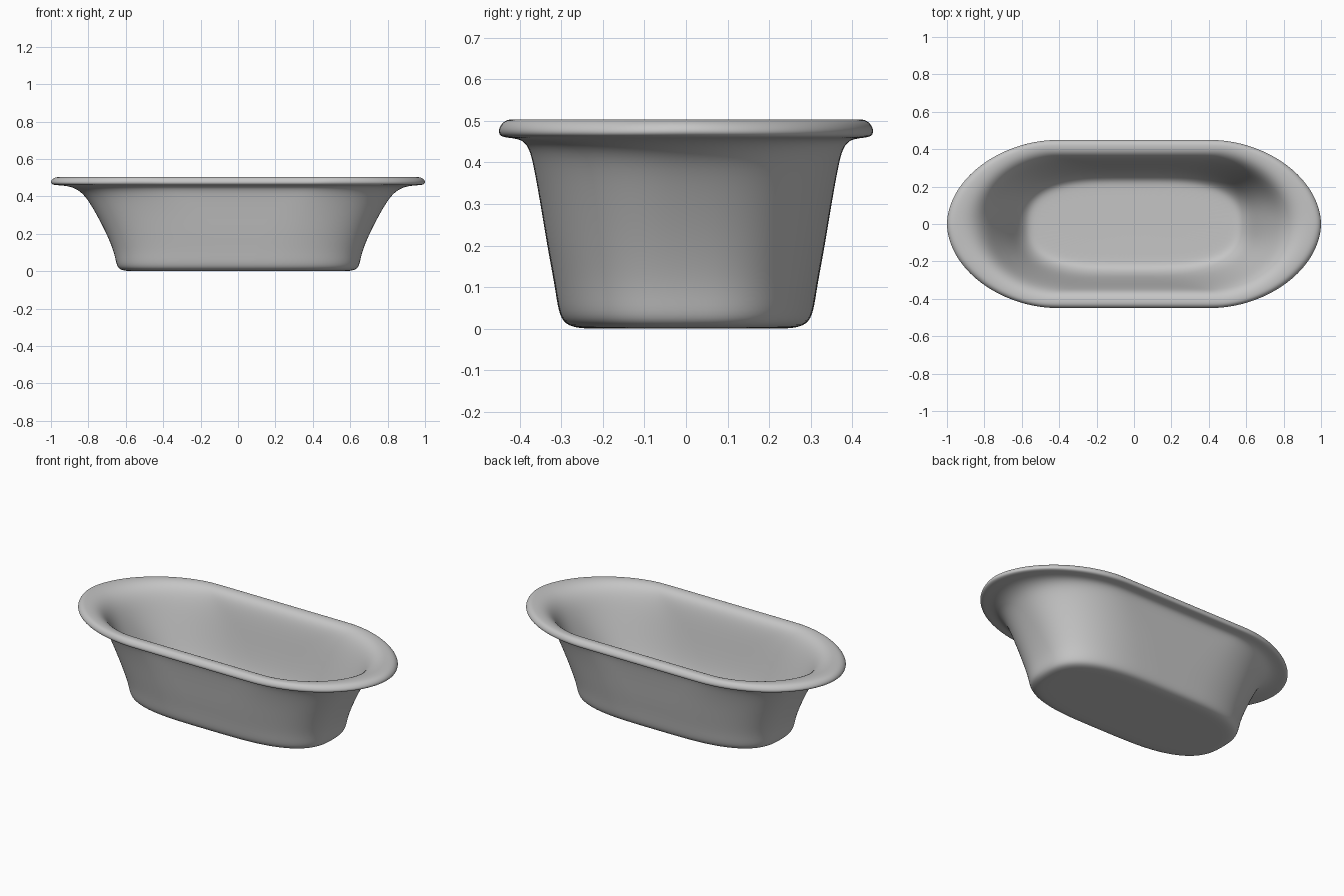
import bpy, bmesh
from math import sin, cos, pi

cube = bpy.data.objects.get("Cube")
if cube:
    bpy.data.objects.remove(cube)

# Grey enamel
enamel = bpy.data.materials.new("grey enamel")
enamel.use_nodes = True
grey = (0.56, 0.56, 0.56, 1)
enamel.diffuse_color = grey
enamel.node_tree.nodes["Principled BSDF"].inputs["Base Color"].default_value = grey

HEIGHT = 0.504
END_STEPS, SIDE_STEPS = 28, 8

# Wall section: (half length, half width, height), from underside over the rim to the inner floor
SECTION = [
    (.54, .20, 0), (.60, .255, 0), (.638, .292, .01), (.652, .307, .04),
    (.662, .315, .10), (.703, .334, .20), (.755, .350, .30), (.808, .366, .39),
    (.85, .376, .432), (.90, .392, .454), (.955, .42, .459), (.99, .443, .461),
    (1.002, .451, .470), (1.001, .450, .484), (.985, .437, .501), (.95, .418, .505),
    (.90, .39, .502), (.85, .364, .484), (.80, .345, .44), (.747, .327, .35),
    (.672, .304, .21), (.622, .278, .10), (.58, .244, .045), (.545, .215, .032),
    (.49, .17, .03),
]


def outline(a, b, z):
    """Oval outline: squarish at the floor, with more pointed ends at the rim."""
    k = (z / HEIGHT) ** 2
    c = .10 + .35 * k
    power = 2 / (2.7 - .9 * k)
    half = []
    for i in range(END_STEPS + 1):
        t = -pi / 2 + pi * i / END_STEPS
        s = sin(t)
        half.append((c + (a - c) * max(cos(t), 0) ** power,
                     b * abs(s) ** power * (1 if s > 0 else -1)))
    for i in range(1, SIDE_STEPS):
        half.append((c - 2 * c * i / SIDE_STEPS, b))
    return [(x, y, z) for x, y in half] + [(-x, -y, z) for x, y in half]


# Loft the outlines into one closed shell
bm = bmesh.new()
rings = [[bm.verts.new(p) for p in outline(*row)] for row in SECTION]
for lower, upper in zip(rings, rings[1:]):
    n = len(lower)
    for i in range(n):
        j = (i + 1) % n
        bm.faces.new((lower[i], lower[j], upper[j], upper[i]))
bm.faces.new(rings[0][::-1])
bm.faces.new(rings[-1])
bmesh.ops.recalc_face_normals(bm, faces=bm.faces)
for face in bm.faces:
    face.smooth = True

mesh = bpy.data.meshes.new("bathtub")
bm.to_mesh(mesh)
bm.free()
mesh.materials.append(enamel)
tub = bpy.data.objects.new("bathtub", mesh)
bpy.context.collection.objects.link(tub)

# Soften the section
soften = tub.modifiers.new("soften", 'SUBSURF')
soften.levels = soften.render_levels = 2
